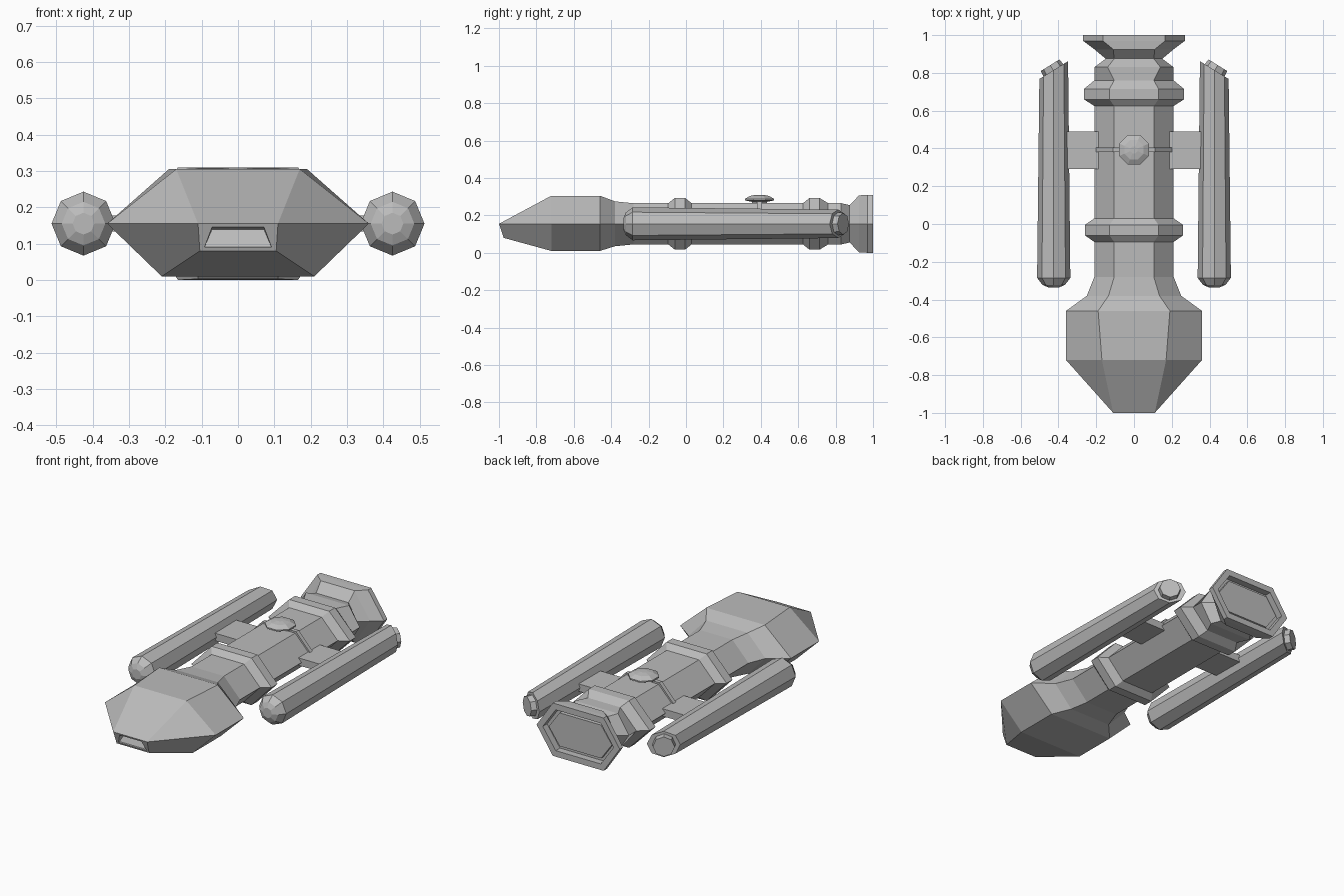
import bpy, bmesh
from math import sin, cos, pi, atan2
from mathutils import Vector

if "Cube" in bpy.data.objects:
    bpy.data.objects.remove(bpy.data.objects["Cube"], do_unlink=True)

grey = bpy.data.materials.new("hull grey")
grey.use_nodes = True
grey.diffuse_color = (0.5, 0.5, 0.5, 1)
grey.node_tree.nodes["Principled BSDF"].inputs["Base Color"].default_value = (0.5, 0.5, 0.5, 1)

MID = 0.155  # height of the long axis


def loft(rings):
    """Skin a list of equal point rings and cap both ends."""
    bm = bmesh.new()
    rows = [[bm.verts.new(p) for p in ring] for ring in rings]
    for a, b in zip(rows, rows[1:]):
        for i in range(len(a)):
            j = (i + 1) % len(a)
            bm.faces.new((a[i], a[j], b[j], b[i]))
    bm.faces.new(rows[0])
    bm.faces.new(rows[-1])
    bmesh.ops.remove_doubles(bm, verts=bm.verts, dist=0.0005)
    bmesh.ops.recalc_face_normals(bm, faces=bm.faces)
    return bm


def finish(bm, name):
    bmesh.ops.recalc_face_normals(bm, faces=bm.faces)
    mesh = bpy.data.meshes.new(name)
    bm.to_mesh(mesh)
    bm.free()
    mesh.materials.append(grey)
    obj = bpy.data.objects.new(name, mesh)
    bpy.context.collection.objects.link(obj)
    return obj


def end_face(bm, direction):
    bm.faces.ensure_lookup_table()
    return max(bm.faces, key=lambda f: f.calc_center_median().y * direction)


def step(bm, face, thickness, shift):
    """Inset a face, then raise or sink it along y with upright walls."""
    bmesh.ops.inset_region(bm, faces=[face], thickness=thickness)
    new = bmesh.ops.extrude_discrete_faces(bm, faces=[face])["faces"][0]
    bmesh.ops.translate(bm, verts=new.verts, vec=(0, shift, 0))
    return new


def hexagon(y, mid, top, bottom, height, low):
    return [(mid, y, MID), (top, y, height), (-top, y, height),
            (-mid, y, MID), (-bottom, y, low), (bottom, y, low)]


def body(y, mid, top, half):
    return hexagon(y, mid, top, top, MID + half, MID - half)


# Main hull: wide head, hexagonal body with two collars, flared tail
nose = hexagon(-1, 0.11, 0.11, 0.105, MID, 0.08)
nose = [(x, y + (0.025 if z < 0.1 else 0), z) for x, y, z in nose]
hull = loft([
    nose,
    hexagon(-0.72, 0.36, 0.17, 0.21, 0.305, 0.01),
    hexagon(-0.46, 0.36, 0.19, 0.21, 0.305, 0.01),
    body(-0.38, 0.25, 0.135, 0.12),
    body(-0.28, 0.21, 0.105, 0.11),
    body(-0.095, 0.21, 0.105, 0.11),
    body(-0.06, 0.26, 0.13, 0.138),
    body(-0.005, 0.26, 0.13, 0.138),
    body(0.03, 0.21, 0.105, 0.11),
    body(0.625, 0.21, 0.105, 0.11),
    body(0.66, 0.265, 0.13, 0.138),
    body(0.715, 0.265, 0.13, 0.138),
    body(0.76, 0.21, 0.105, 0.11),
    body(0.83, 0.21, 0.14, 0.11),
    body(0.875, 0.15, 0.105, 0.10),
    body(0.925, 0.21, 0.11, 0.152),
    body(0.97, 0.27, 0.165, 0.155),
    body(1.0, 0.27, 0.165, 0.155)])

# Slanted opening in the nose
opening = end_face(hull, -1)
bmesh.ops.inset_region(hull, faces=[opening], thickness=0.015)
for v in opening.verts:
    v.co.x *= 0.72 if v.co.z > 0.12 else 0.97
opening = bmesh.ops.extrude_discrete_faces(hull, faces=[opening])["faces"][0]
for v in opening.verts:
    v.co.y += 0.05 if v.co.z > 0.12 else 0.012
    v.co.z -= 0.006 if v.co.z > 0.12 else 0

# Recessed tail with a raised inner plate
recess = step(hull, end_face(hull, 1), 0.04, -0.04)
step(hull, recess, 0.025, 0.02)
finish(hull, "hull")

# Thin rib over the upper hull
finish(loft([hexagon(y, 0.222, 0.11, 0.1, 0.275, 0.13) for y in (0.38, 0.405)]), "hull_rib")


# Sensor dome on a short stem
def octagon(r, z):
    return [(r * cos(i * pi / 4 + pi / 8), 0.393 + r * sin(i * pi / 4 + pi / 8), z)
            for i in range(8)]


finish(loft([octagon(r, z) for r, z in
             ((0.042, 0.25), (0.042, 0.272), (0.085, 0.28), (0.085, 0.288),
              (0.055, 0.304), (0.02, 0.31))]), "sensor_dome")

# Side engine pods with slanted rear ends, and the pylons holding them
SLANT = 0.62
for side, label in ((1, "left"), (-1, "right")):
    cx = 0.425 * side

    def ring(y, r, slant=0.0):
        pts = []
        for i in range(8):
            dx = r * cos(i * pi / 4)
            pts.append((cx + dx, y - slant * dx * side, MID + r * sin(i * pi / 4)))
        return pts

    finish(loft([ring(-0.335, 0.03), ring(-0.322, 0.06), ring(-0.285, 0.088),
                 ring(0.815, 0.076, SLANT)]), label + "_pod")

    # Exhaust cap set square to the slanted end
    out = Vector((SLANT * side, 1, 0)).normalized()
    across = Vector((out.y, -out.x, 0))
    centre = Vector((cx, 0.81, MID))
    cap = [[centre + out * d + across * (r * cos(i * pi / 4)) + Vector((0, 0, r * sin(i * pi / 4)))
            for i in range(8)] for d, r in ((0, 0.062), (0.036, 0.058))]
    finish(loft(cap), label + "_exhaust_cap")

    # Flat pylon
    slab = [[(x * side, y, z) for y, z in
             ((0.29, 0.133), (0.49, 0.133), (0.49, 0.177), (0.29, 0.177))]
            for x in (0.15, 0.38)]
    finish(loft(slab), label + "_pylon")
